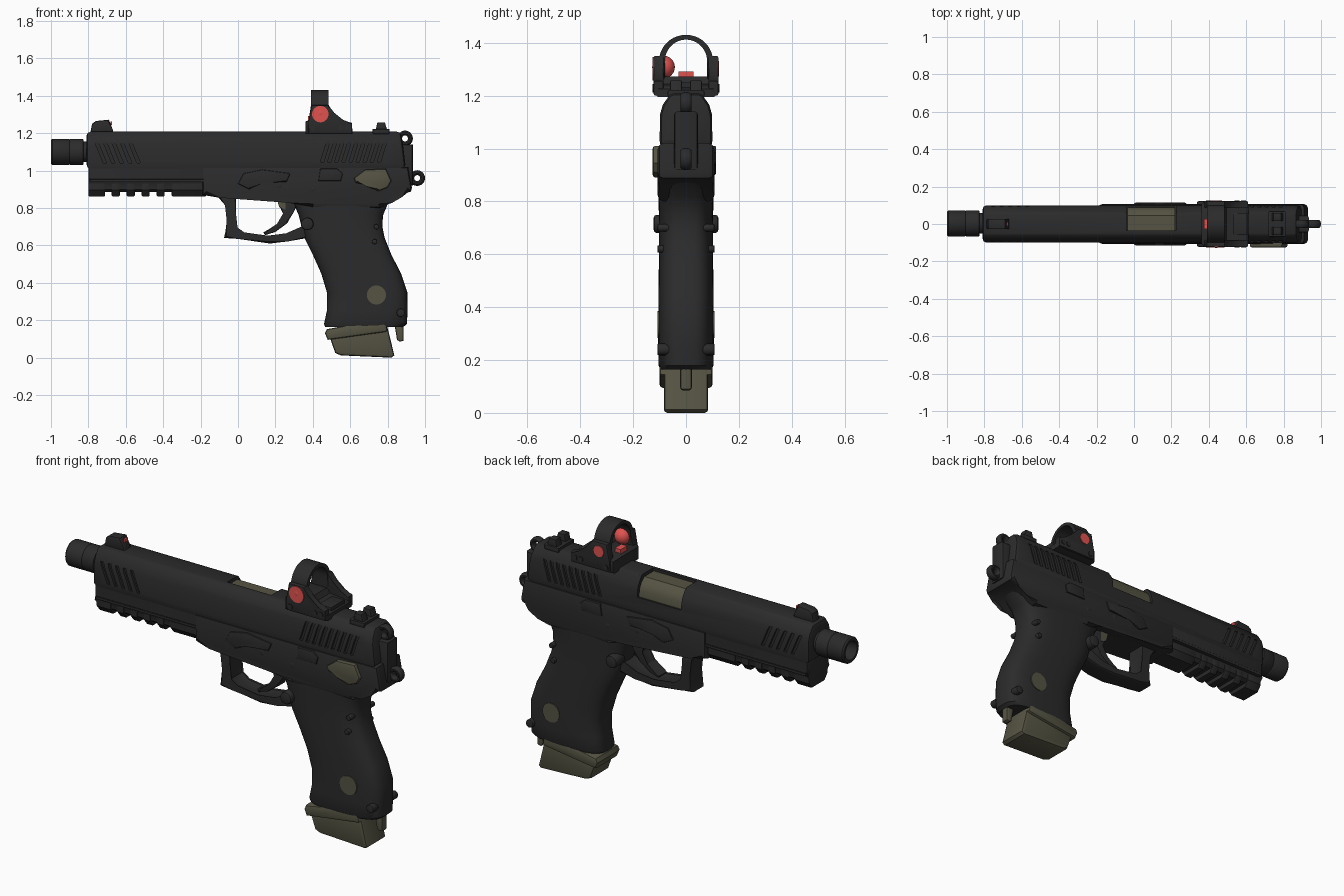
import bpy, bmesh, math
from mathutils import Vector

def material(name, rgb):
    m = bpy.data.materials.new(name)
    m.diffuse_color = (*rgb, 1)
    return m

DARK = material("charcoal", (0.024, 0.024, 0.025))
OLIVE = material("olive", (0.092, 0.088, 0.056))
RED = material("red", (0.75, 0.085, 0.08))

def finish(name, bm, mat):
    bmesh.ops.recalc_face_normals(bm, faces=bm.faces)
    me = bpy.data.meshes.new(name)
    bm.to_mesh(me)
    bm.free()
    me.materials.append(mat)
    ob = bpy.data.objects.new(name, me)
    bpy.context.collection.objects.link(ob)
    return ob

AX = {'y': lambda p, d: (p[0], d, p[1]), 'x': lambda p, d: (d, p[0], p[1]), 'z': lambda p, d: (p[0], p[1], d)}

def add_prism(bm, pts, a, b, axis='y', bevel=0.0):
    f = AX[axis]
    lo = [bm.verts.new(f(p, a)) for p in pts]
    hi = [bm.verts.new(f(p, b)) for p in pts]
    caps = [bm.faces.new(lo), bm.faces.new(hi[::-1])]
    n = len(pts)
    for i in range(n):
        j = (i + 1) % n
        bm.faces.new((lo[j], lo[i], hi[i], hi[j]))
    if bevel:
        rim = list({e for c in caps for e in c.edges})
        bmesh.ops.bevel(bm, geom=rim, offset=bevel, segments=2, profile=0.5, affect='EDGES', clamp_overlap=True)

def prism(name, pts, a, b, mat=DARK, axis='y', bevel=0.0):
    bm = bmesh.new()
    add_prism(bm, pts, a, b, axis, bevel)
    return finish(name, bm, mat)

def rect(u0, v0, u1, v1):
    return [(u0, v0), (u1, v0), (u1, v1), (u0, v1)]

def circle(u, v, r, n=24):
    return [(u + r * math.cos(2 * math.pi * i / n), v + r * math.sin(2 * math.pi * i / n)) for i in range(n)]

def mirror_pair(name, pts, y0, y1, mat=DARK, bevel=0.0):
    for side, s in (("left", 1), ("right", -1)):
        prism(f"{name}_{side}", pts, s * y0, s * y1, mat, 'y', bevel)

def loft(name, sections, mat, power=3.2, n=40):
    # rounded sections: z, front x, back x, half width
    bm = bmesh.new()
    rings = []
    for z, x0, x1, w in sections:
        ring = []
        for i in range(n):
            t = 2 * math.pi * i / n
            c, s = math.cos(t), math.sin(t)
            x = math.copysign(abs(c) ** (2 / power), c)
            y = math.copysign(abs(s) ** (2 / power), s)
            ring.append(bm.verts.new(((x0 + x1) / 2 + x * (x1 - x0) / 2, y * w, z)))
        rings.append(ring)
    for a, b in zip(rings, rings[1:]):
        for i in range(n):
            bm.faces.new((a[i], a[(i + 1) % n], b[(i + 1) % n], b[i]))
    bm.faces.new(rings[0])
    bm.faces.new(rings[-1])
    return finish(name, bm, mat)

def lathe_x(name, prof, yc, zc, mat):
    bm = bmesh.new()
    vs = [bm.verts.new((x, yc, zc + r)) for x, r in prof]
    es = [bm.edges.new(p) for p in zip(vs, vs[1:])]
    bmesh.ops.spin(bm, geom=vs + es, cent=(0, yc, zc), axis=(1, 0, 0), angle=2 * math.pi, steps=32, use_merge=True)
    bmesh.ops.remove_doubles(bm, verts=bm.verts, dist=0.0005)
    return finish(name, bm, mat)

def cut(ob, cutter):
    cutter.hide_render = True
    m = ob.modifiers.new("cut", 'BOOLEAN')
    m.operation, m.object, m.solver = 'DIFFERENCE', cutter, 'EXACT'
    bpy.context.view_layer.objects.active = ob
    bpy.ops.object.modifier_apply(modifier=m.name)
    bpy.data.objects.remove(cutter)

# Upper slide with serrations and port opening
half = [(0.096, 1.01), (0.1, 1.03), (0.098, 1.13), (0.088, 1.165), (0.062, 1.203), (0.05, 1.208)]
slide = prism("slide", half + [(-y, z) for y, z in half[::-1]], -0.81, 0.895, DARK, 'x', 0.022)
for v in slide.data.vertices:
    if v.co.x > 0.8:
        v.co.x -= 0.15 * max(0, v.co.z - 1.05)
bm = bmesh.new()
for s in (1, -1):
    for i in range(5):
        x = -0.765 + i * 0.045
        add_prism(bm, [(x, 1.15), (x + 0.018, 1.15), (x + 0.063, 1.04), (x + 0.045, 1.04)], s * 0.086, s * 0.2)
    for i in range(9):
        x = 0.44 + i * 0.038
        add_prism(bm, [(x, 1.045), (x + 0.018, 1.045), (x + 0.052, 1.155), (x + 0.034, 1.155)], s * 0.086, s * 0.2)
cut(slide, finish("serration_cutter", bm, DARK))
cut(slide, prism("port_cutter", rect(-0.04, 1.1, 0.225, 1.3), -0.035, 0.2))
prism("port_barrel_block", [(-0.036, 1.09), (-0.036, 1.194), (0.045, 1.194), (0.072, 1.17), (0.088, 1.14), (0.09, 1.09)],
      -0.035, 0.22, OLIVE, 'x')

# Hollow barrel end
lathe_x("barrel", [(-0.78, 0), (-0.78, 0.055), (-0.825, 0.055), (-0.828, 0.07), (-0.895, 0.07), (-0.9, 0.067), (-0.905, 0.07),
                   (-0.992, 0.07), (-1, 0.064), (-1, 0.05), (-0.9, 0.05), (-0.9, 0)], 0.003, 1.1, DARK)

# Lower frame and rail
prism("front_frame", [(0.096, 1.025), (-0.096, 1.025), (-0.096, 0.955), (-0.078, 0.94), (-0.078, 0.9), (-0.06, 0.885),
                      (0.06, 0.885), (0.078, 0.9), (0.078, 0.94), (0.096, 0.955)], -0.8, -0.1, DARK, 'x', 0.015)
prism("rear_frame", [(-0.19, 1.02), (-0.19, 0.87), (-0.1, 0.855), (0.27, 0.85), (0.4, 0.8), (0.76, 0.8), (0.81, 0.845),
                     (0.87, 0.88), (0.925, 0.888), (0.93, 0.91), (0.91, 1.02)], -0.107, 0.107, DARK, 'y', 0.022)
for i, (a, b) in enumerate([(-0.8, -0.71), (-0.675, -0.632), (-0.595, -0.552), (-0.515, -0.472), (-0.435, -0.392), (-0.355, -0.17)]):
    prism(f"rail_tooth_{i}", [(-0.082, 0.93), (-0.082, 0.895), (-0.055, 0.862), (0.055, 0.862), (0.082, 0.895), (0.082, 0.93)],
          a, b, DARK, 'x', 0.006)
mirror_pair("rail_ledge", rect(-0.79, 0.94, -0.18, 0.953), 0.07, 0.098)

# Grip
loft("grip", [(0.165, 0.465, 0.885, 0.098), (0.18, 0.46, 0.903, 0.104), (0.25, 0.475, 0.907, 0.105), (0.35, 0.475, 0.905, 0.105),
              (0.45, 0.445, 0.872, 0.104), (0.55, 0.4, 0.82, 0.103), (0.64, 0.355, 0.784, 0.102), (0.7, 0.34, 0.772, 0.102),
              (0.76, 0.325, 0.775, 0.103), (0.82, 0.3, 0.8, 0.104), (0.87, 0.27, 0.855, 0.105), (0.92, 0.24, 0.9, 0.105)], DARK)
mirror_pair("grip_emblem_disc", circle(0.74, 0.335, 0.051, 32), 0.085, 0.108, OLIVE)
for i, (x, z, r) in enumerate([(0.74, 0.7, 0.014), (0.73, 0.62, 0.014), (0.87, 0.24, 0.022), (0.22, 0.92, 0.016), (0.4, 0.9, 0.014)]):
    mirror_pair(f"pin_{i}", circle(x, z, r, 16), 0.06, 0.108, DARK, 0.004)
mirror_pair("magazine_release", circle(0.37, 0.715, 0.034), 0.04, 0.122, DARK, 0.01)

# Trigger guard and trigger
prism("trigger_guard", [(-0.13, 0.88), (-0.06, 0.82), (-0.05, 0.73), (-0.075, 0.64), (0, 0.635), (0.17, 0.61), (0.27, 0.622),
                        (0.4, 0.645), (0.38, 0.72), (0.34, 0.69), (0.26, 0.655), (0.16, 0.642), (0.03, 0.66), (-0.012, 0.69),
                        (-0.022, 0.78), (-0.005, 0.88)], -0.052, 0.052, DARK, 'y', 0.01)
prism("trigger", [(0.2, 0.87), (0.22, 0.81), (0.25, 0.77), (0.215, 0.71), (0.135, 0.67), (0.145, 0.655), (0.2, 0.672),
                  (0.265, 0.72), (0.29, 0.78), (0.32, 0.82), (0.31, 0.87)], -0.034, 0.034, DARK, 'y', 0.008)
prism("trigger_insert", [(0.205, 0.86), (0.22, 0.805), (0.255, 0.79), (0.255, 0.86)], -0.037, 0.037, OLIVE)

# Side controls
mirror_pair("takedown_plate", [(0, 0.93), (0.06, 0.9), (0.12, 0.935), (0.26, 0.94), (0.28, 0.985), (0.13, 1.005), (0.03, 0.985)],
            0.09, 0.114, DARK, 0.006)
mirror_pair("slide_catch", [(0.43, 0.945), (0.55, 0.945), (0.56, 0.985), (0.53, 1.01), (0.44, 1.01)], 0.09, 0.114, DARK, 0.005)
prism("safety_lever", [(0.62, 0.96), (0.68, 1.005), (0.79, 1.01), (0.82, 0.945), (0.8, 0.91), (0.75, 0.89), (0.69, 0.925),
                       (0.63, 0.935)], -0.09, -0.126, OLIVE, 'y', 0.01)

# Magazine and rear plug
prism("magazine_body", [(0.49, 0.11), (0.52, 0.025), (0.55, 0.012), (0.82, 0), (0.836, 0.012), (0.79, 0.2), (0.6, 0.2)],
      -0.084, 0.084, OLIVE, 'y', 0.014)
prism("magazine_collar", [(0.465, 0.13), (0.475, 0.152), (0.765, 0.208), (0.785, 0.2), (0.8, 0.145), (0.785, 0.137), (0.48, 0.095)],
      -0.1, 0.1, OLIVE, 'y', 0.012)
prism("grip_plug", [(0.835, 0.19), (0.85, 0.095), (0.865, 0.085), (0.885, 0.09), (0.885, 0.19)], -0.022, 0.022, OLIVE, 'y', 0.01)

# Iron sights
prism("front_sight", [(-0.79, 1.2), (-0.78, 1.25), (-0.76, 1.265), (-0.69, 1.272), (-0.67, 1.22), (-0.665, 1.2)],
      -0.028, 0.028, DARK, 'y', 0.008)
prism("front_sight_dot", rect(-0.012, 1.245, 0.012, 1.262), -0.682, -0.673, RED, 'x')
prism("rear_sight_base", rect(0.72, 1.195, 0.81, 1.222), -0.07, 0.07, DARK, 'y', 0.008)
mirror_pair("rear_sight_post", [(0.735, 1.21), (0.745, 1.258), (0.785, 1.258), (0.8, 1.21)], 0.015, 0.06, DARK, 0.005)

# Reflex sight body, hood and side pods
prism("optic_base", [(0.36, 1.195), (0.36, 1.262), (0.385, 1.272), (0.48, 1.272), (0.495, 1.245), (0.6, 1.235), (0.612, 1.225),
                     (0.612, 1.195)], -0.115, 0.115, DARK, 'y', 0.012)
mirror_pair("optic_side_wall", [(0.375, 1.25), (0.39, 1.35), (0.485, 1.35), (0.51, 1.305), (0.56, 1.265), (0.61, 1.255), (0.61, 1.2),
                                (0.375, 1.2)], 0.085, 0.122, DARK, 0.006)
N = 20
arc = [math.pi * i / N for i in range(N + 1)]
outer = [(0.105, 1.25)] + [(0.102 * math.cos(t), 1.33 + 0.1 * math.sin(t)) for t in arc] + [(-0.105, 1.25)]
inner = [(-0.08, 1.25)] + [(-0.08 * math.cos(t), 1.33 + 0.082 * math.sin(t)) for t in arc] + [(0.08, 1.25)]
hood = prism("optic_hood", outer + inner, 0.39, 0.485, DARK, 'x', 0.004)
prism("optic_rear_block", rect(0.53, 1.23, 0.605, 1.25), -0.06, 0.06, DARK, 'y', 0.006)
prism("optic_emitter", rect(-0.028, 1.255, 0.028, 1.292), 0.375, 0.41, RED, 'x')
prism("optic_side_lens", circle(0.44, 1.302, 0.044, 32), -0.1, -0.126, RED)
prism("optic_small_lens", circle(0.44, 1.302, 0.03), 0.1, 0.125, RED)
bm = bmesh.new()
bmesh.ops.create_uvsphere(bm, u_segments=24, v_segments=12, radius=0.043)
bmesh.ops.translate(bm, verts=bm.verts, vec=Vector((0.44, -0.085, 1.308)))
finish("optic_inner_lens", bm, RED)
for i, (x, z) in enumerate([(0.4, 1.225), (0.55, 1.23), (0.585, 1.23)]):
    mirror_pair(f"optic_screw_{i}", circle(x, z, 0.014, 12), 0.1, 0.126)

# Rear loops
for i, (x, z) in enumerate([(0.893, 1.172), (0.958, 0.96)]):
    bpy.ops.mesh.primitive_torus_add(major_radius=0.029, minor_radius=0.013, major_segments=24, minor_segments=10,
                                     location=(x, 0, z), rotation=(math.pi / 2, 0, 0))
    ring = bpy.context.object
    ring.name = f"rear_loop_{i}"
    ring.scale.z = 1.7
    ring.data.materials.append(DARK)
prism("rear_lug", rect(0.86, 0.92, 0.935, 1.14), -0.045, 0.045, DARK, 'y', 0.012)

# Smooth shading with sharp corners kept
bpy.ops.object.select_all(action='SELECT')
bpy.context.view_layer.objects.active = slide
bpy.ops.object.shade_smooth_by_angle(angle=math.radians(32))
